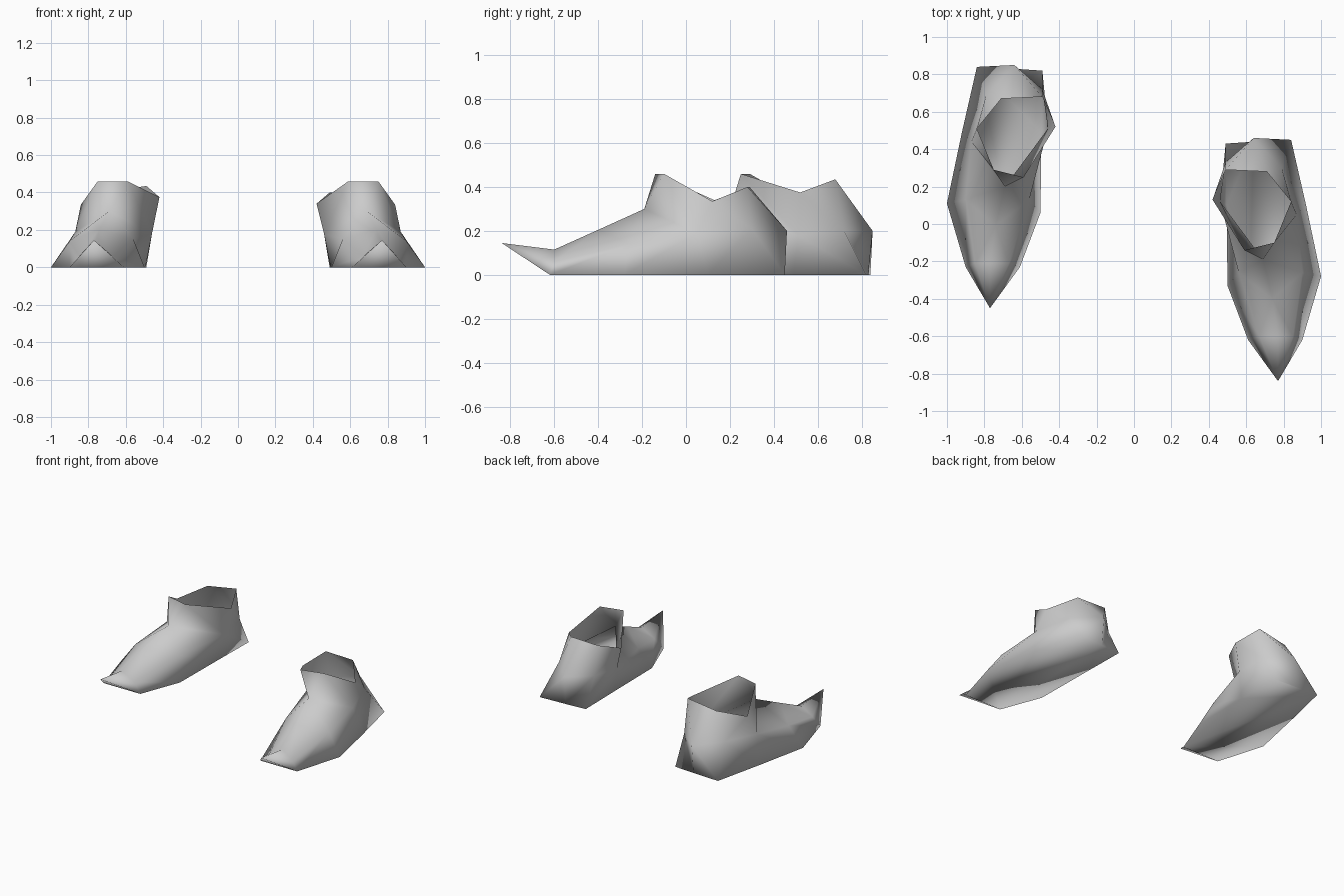
import bpy, bmesh
from mathutils import Vector

cube = bpy.data.objects.get("Cube")
if cube:
    bpy.data.objects.remove(cube, do_unlink=True)

grey = bpy.data.materials.new("plain_grey")
grey.use_nodes = True
tone = (0.6, 0.6, 0.6, 1)
grey.diffuse_color = tone
grey.node_tree.nodes["Principled BSDF"].inputs["Base Color"].default_value = tone

# Sole outline, from outer toe round the heel to inner toe (x, y)
SOLE = [(.9, -.62), (1, -.28), (.92, .1), (.84, .45), (.64, .44),
        (.49, .43), (.495, .1), (.5, -.33), (.61, -.62)]
# Side wall ring above the same sole points
WALL = [(.85, -.6, .06), (.9, -.26, .14), (.87, .05, .19), (.79, .3, .21), (.64, .46, .2),
        (.49, .33, .2), (.46, .12, .18), (.56, -.26, .15), (.67, -.6, .06)]
# Ridge from toe to instep, and the ankle opening
RIDGE = [(.77, -.6, .115), (.74, -.4, .205), (.69, -.19, .3)]
RIM = [(.59, -.14, .46), (.75, -.1, .46), (.84, .12, .335),
       (.71, .28, .4), (.49, .29, .4), (.42, .13, .34)]
TIP = (.77, -.84, .145)


def make_shoe(name, side, shift, inner_lift):
    bm = bmesh.new()

    def vert(p):
        x, y, z = (*p, 0)[:3]
        return bm.verts.new(Vector((side * x, y + shift, z)))

    sole = [vert(p) for p in SOLE]
    wall = [vert(p) for p in WALL]
    toe, vamp, instep = [vert(p) for p in RIDGE]
    rim = [vert(p) for p in RIM]
    tip = vert(TIP)
    for v in rim[-2:]:
        v.co.z += inner_lift

    outer_toe, outer_ball, outer, outer_heel, heel, inner_heel, inner, inner_ball, inner_toe = wall
    rim_in, rim_out, side_out, back_out, back_in, side_in = rim

    # Sole and side walls
    faces = [sole, (tip, sole[0], sole[-1]),
             (tip, sole[0], outer_toe), (tip, inner_toe, sole[-1])]
    for i in range(len(sole) - 1):
        faces.append((sole[i], sole[i + 1], wall[i + 1], wall[i]))

    # Toe and vamp
    faces += [(tip, outer_toe, toe), (tip, toe, inner_toe),
              (outer_toe, outer_ball, vamp, toe), (inner_toe, toe, vamp, inner_ball),
              (outer_ball, instep, vamp), (inner_ball, vamp, instep),
              (outer_ball, outer, instep)]
    # Ankle collar
    faces += [(instep, rim_out, rim_in), (instep, outer, rim_out),
              (outer, side_out, rim_out), (outer, outer_heel, side_out),
              (outer_heel, back_out, side_out), (outer_heel, heel, back_out),
              (heel, back_in, back_out), (heel, inner_heel, back_in),
              (inner_heel, inner, side_in, back_in), (inner, rim_in, side_in),
              (inner, instep, rim_in), (inner, inner_ball, instep)]
    for f in faces:
        bm.faces.new(f).smooth = True
    bmesh.ops.recalc_face_normals(bm, faces=bm.faces)
    # Make sure the sole faces downward
    bm.faces.ensure_lookup_table()
    if bm.faces[0].normal.z > 0:
        bmesh.ops.reverse_faces(bm, faces=bm.faces)

    mesh = bpy.data.meshes.new(name)
    bm.to_mesh(mesh)
    bm.free()
    mesh.materials.append(grey)
    bpy.context.collection.objects.link(bpy.data.objects.new(name, mesh))


make_shoe("left_shoe", 1, 0, 0)
make_shoe("right_shoe", -1, .39, .035)
